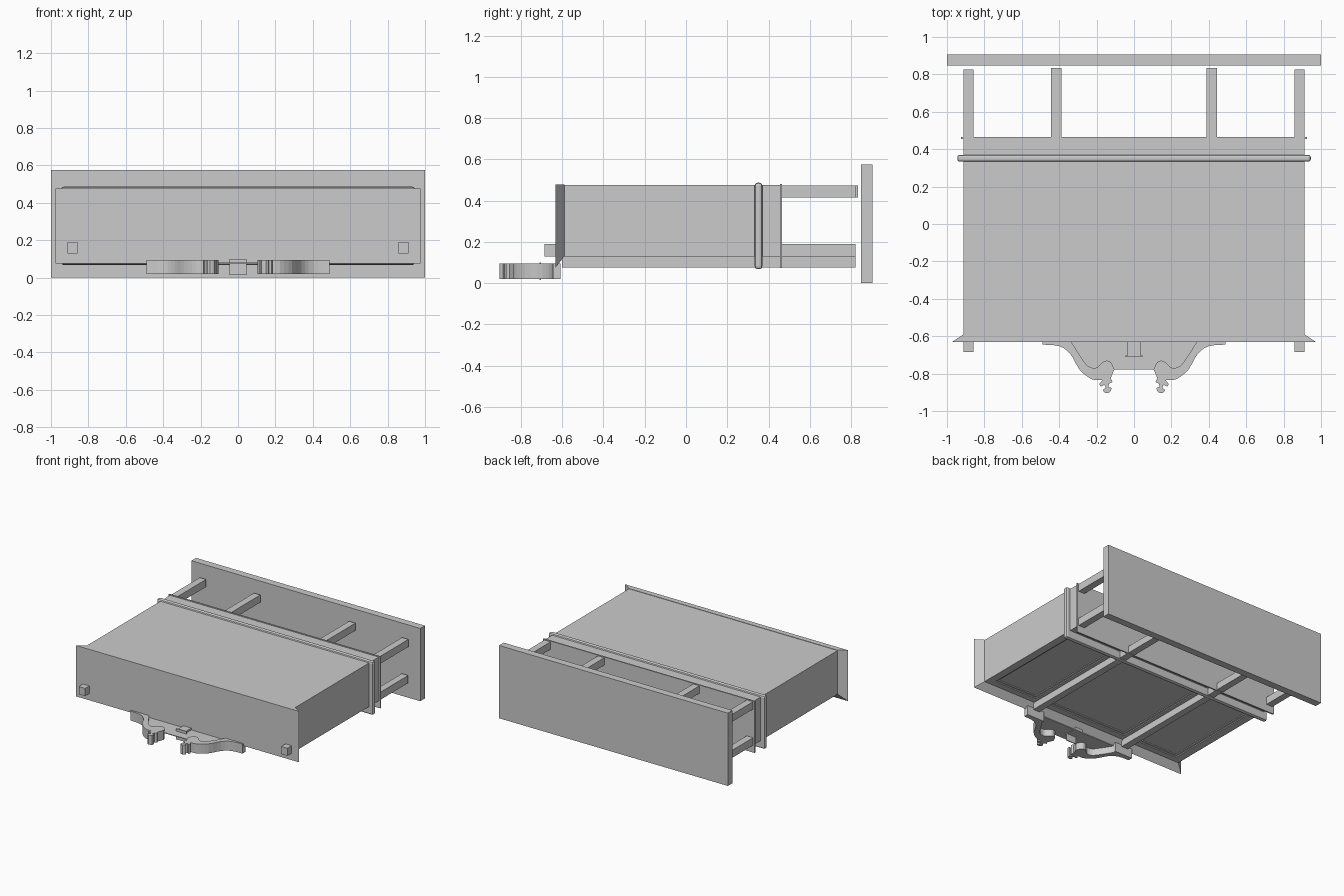
import bpy
import bmesh
from mathutils import Vector

cube = bpy.data.objects.get("Cube")
if cube:
    bpy.data.objects.remove(cube, do_unlink=True)

grey = bpy.data.materials.new("plain grey")
grey.use_nodes = True
GREY = (0.6, 0.6, 0.6, 1)
grey.diffuse_color = GREY
grey.node_tree.nodes["Principled BSDF"].inputs["Base Color"].default_value = GREY


def finish(name, bm):
    bmesh.ops.recalc_face_normals(bm, faces=bm.faces)
    mesh = bpy.data.meshes.new(name)
    bm.to_mesh(mesh)
    bm.free()
    mesh.materials.append(grey)
    obj = bpy.data.objects.new(name, mesh)
    bpy.context.collection.objects.link(obj)
    return obj


def box(name, x, y, z):
    """Box between the given (low, high) pairs."""
    bm = bmesh.new()
    bmesh.ops.create_cube(bm, size=1)
    for v in bm.verts:
        v.co = Vector([(a + b) / 2 + c * (b - a) for c, (a, b) in zip(v.co, (x, y, z))])
    return finish(name, bm)


def prism(name, outline, z):
    """Upright extrusion of an xy outline."""
    bm = bmesh.new()
    face = bm.faces.new([bm.verts.new((x, y, z[0])) for x, y in outline])
    new = bmesh.ops.extrude_face_region(bm, geom=[face])["geom"]
    bmesh.ops.translate(bm, vec=(0, 0, z[1] - z[0]),
                        verts=[g for g in new if isinstance(g, bmesh.types.BMVert)])
    return finish(name, bm)


def smooth_path(points, steps=3):
    """Curved path through the points."""
    pts = [Vector(p) for p in points]
    pts = [pts[0]] + pts + [pts[-1]]
    out = []
    for a, b, c, d in zip(pts, pts[1:], pts[2:], pts[3:]):
        for i in range(steps):
            t = i / steps
            out.append((2 * b + (c - a) * t + (2 * a - 5 * b + 4 * c - d) * t ** 2
                        + (3 * b - a - 3 * c + d) * t ** 3) / 2)
    return out + [pts[-1]]


# Back panel and main body
SIDE = 0.912
FLOOR = (0.13, 0.145)
box("back_panel", (-1, 1), (0.847, 0.905), (0, 0.575))
box("main_body", (-SIDE, SIDE), (-0.6, 0.457), (FLOOR[1], 0.475))

# Front plate flaring out at the sides and the bottom
plate = box("front_plate", (-0.975, 0.975), (-0.632, -0.59), (0.076, 0.478))
for v in plate.data.vertices:
    if v.co.y > -0.6:
        v.co.x = SIDE if v.co.x > 0 else -SIDE
        v.co.z = max(v.co.z, FLOOR[0])

# Raised bands around the body
rounded = box("rounded_band", (-0.945, 0.945), (0.333, 0.37), (0.068, 0.487))
bevel = rounded.modifiers.new("rounding", 'BEVEL')
bevel.width, bevel.segments = 0.013, 2
box("rear_band", (-0.925, 0.925), (0.455, 0.466), (0.073, 0.48))

# Shallow floor frame around three recessed panels
for name, y in (("front_rail", (-0.6, -0.54)), ("middle_rail", (0.27, 0.34)),
                ("rear_rail", (0.36, 0.457))):
    box(name, (-SIDE, SIDE), y, FLOOR)
for i, (x0, x1) in enumerate(((-0.85, -0.47), (-0.36, 0.36), (0.47, 0.85))):
    w, y0, y1 = 0.015, -0.54, 0.27
    for x, y in (((x0, x0 + w), (y0, y1)), ((x1 - w, x1), (y0, y1)),
                 ((x0, x1), (y0, y0 + w)), ((x0, x1), (y1 - w, y1))):
        box("floor_trim_%d" % (i + 1), x, y, (0.138, FLOOR[1]))

# Long beams, mirrored to both sides
for side, s in (("left", 1), ("right", -1)):
    def span(a, b):
        return sorted((s * a, s * b))
    box(side + "_floor_edge", span(0.85, SIDE), (-0.6, 0.457), FLOOR)
    box(side + "_floor_rib", span(0.36, 0.47), (-0.6, 0.457), FLOOR)
    box(side + "_floor_beam", span(0.388, 0.443), (-0.6, 0.822), (0.076, 0.13))
    box(side + "_side_beam", span(0.857, SIDE), (-0.685, 0.822), (0.13, 0.19))
    box(side + "_top_outer_beam", span(0.857, SIDE), (0.455, 0.825), (0.415, 0.474))
    box(side + "_top_inner_beam", span(0.388, 0.443), (0.455, 0.833), (0.415, 0.474))

# Scroll brackets on the front
outer = smooth_path([(0.49, -0.645), (0.40, -0.653), (0.34, -0.695), (0.29, -0.78),
                     (0.225, -0.83), (0.17, -0.835)])
curl = smooth_path([(0.185, -0.855), (0.178, -0.87), (0.16, -0.86), (0.152, -0.877),
                    (0.167, -0.888), (0.15, -0.905), (0.125, -0.895), (0.122, -0.873),
                    (0.137, -0.875), (0.132, -0.853), (0.115, -0.845), (0.125, -0.825)], 2)
inner = smooth_path([(0.105, -0.778), (0.125, -0.738), (0.16, -0.733), (0.2, -0.768),
                     (0.245, -0.76), (0.285, -0.71), (0.335, -0.63)])
scroll = outer + curl + inner + [Vector((0.335, -0.608)), Vector((0.49, -0.608))]
for side, s in (("left", 1), ("right", -1)):
    prism(side + "_scroll", [(s * p.x, p.y) for p in scroll], (0.02, 0.095))

# Thin sheet between the scrolls, with a small peg
half = [(p.x, p.y) for p in inner]
prism("scroll_sheet", half + [(-x, y) for x, y in reversed(half)], (0.074, 0.08))
box("centre_peg", (-0.035, 0.035), (-0.705, -0.62), (0.07, 0.095))
box("peg_cap", (-0.045, 0.045), (-0.71, -0.703), (0.015, 0.1))
